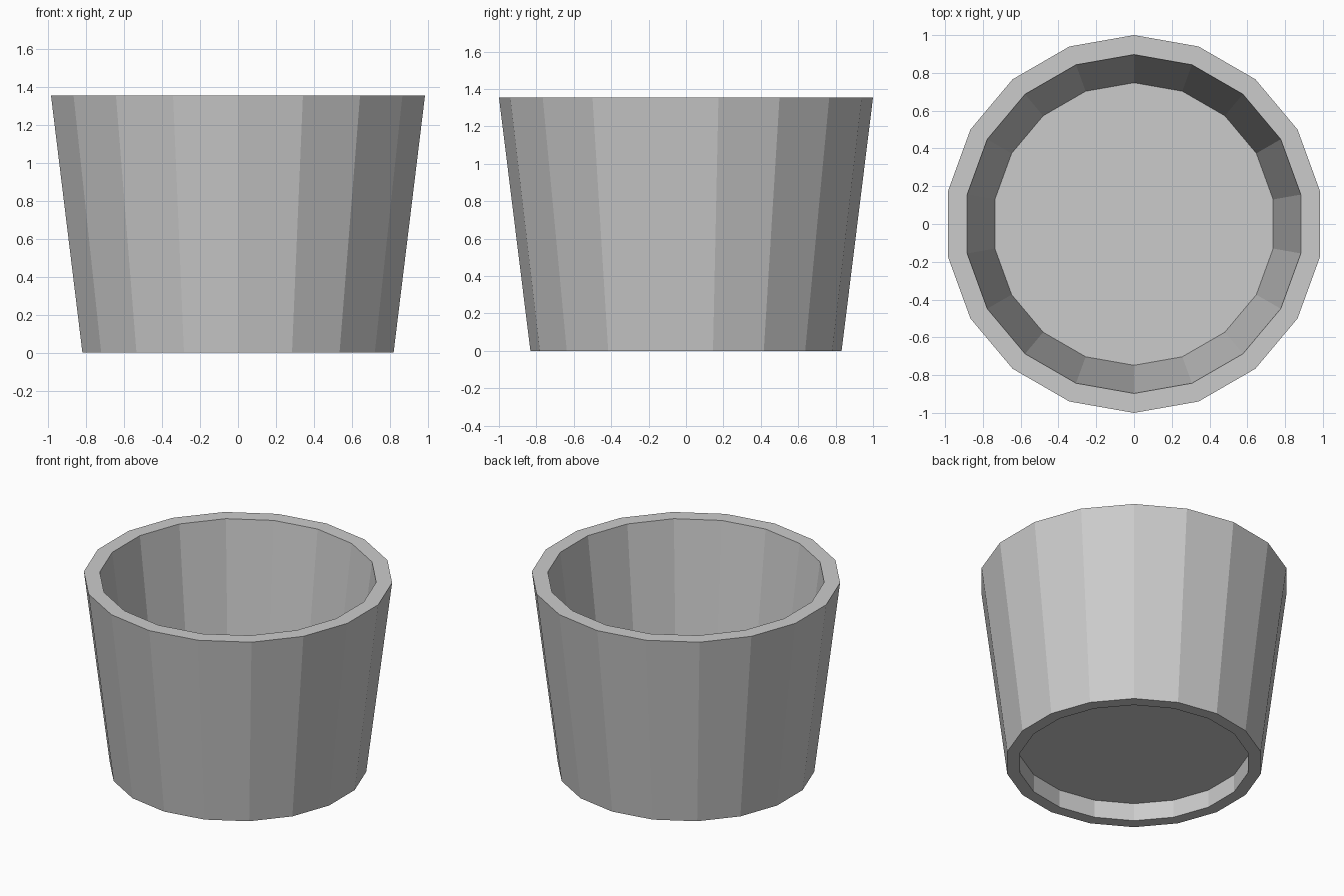
import bpy, bmesh, math

if "Cube" in bpy.data.objects:
    bpy.data.objects.remove(bpy.data.objects["Cube"])

SIDES = 18
HEIGHT = 1.355

# (radius, z) profile: inner floor, inner wall, rim, outer wall, foot ring, recessed underside
profile = [
    (0.748, 0.16),
    (0.897, HEIGHT),
    (1.0, HEIGHT),
    (0.832, 0.0),
    (0.748, 0.0),
    (0.748, 0.127),
]


def add_ring(bm, radius, z):
    # One corner points straight along +y
    return [bm.verts.new((radius * math.cos(a), radius * math.sin(a), z))
            for a in (math.pi / 2 + math.tau * i / SIDES for i in range(SIDES))]


bm = bmesh.new()
rings = [add_ring(bm, r, z) for r, z in profile]

# Walls, rim and foot ring
for a, b in zip(rings, rings[1:]):
    for i in range(SIDES):
        j = (i + 1) % SIDES
        bm.faces.new((a[i], a[j], b[j], b[i]))

# Floor and underside
bm.faces.new(rings[0])
bm.faces.new(rings[-1])
bmesh.ops.recalc_face_normals(bm, faces=bm.faces)

mesh = bpy.data.meshes.new("tapered_pot")
bm.to_mesh(mesh)
bm.free()
pot = bpy.data.objects.new("tapered_pot", mesh)
bpy.context.collection.objects.link(pot)
